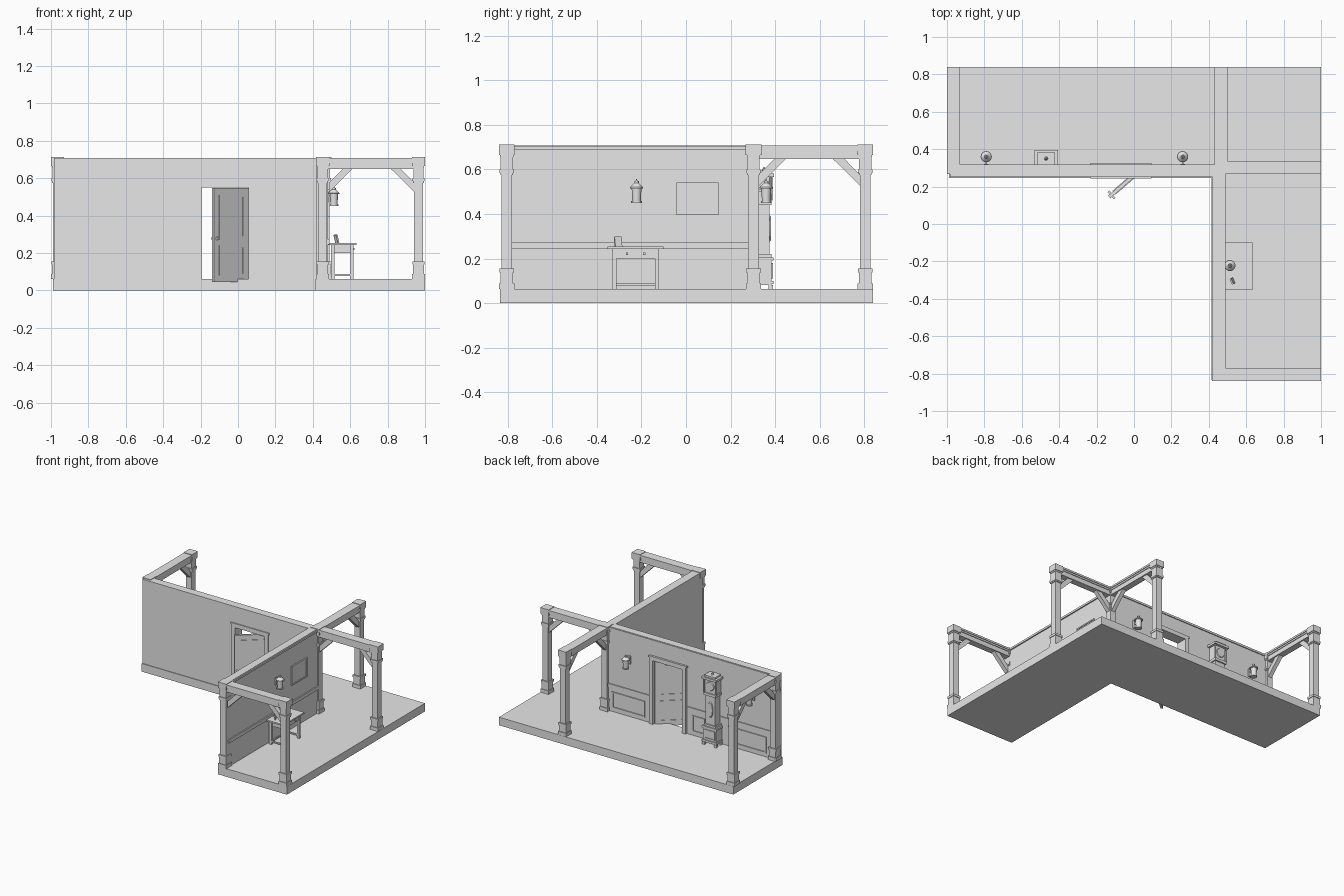
import bpy, bmesh, math
from mathutils import Matrix, Vector

if "Cube" in bpy.data.objects:
    bpy.data.objects.remove(bpy.data.objects["Cube"])

grey = bpy.data.materials.new("plain_grey")
grey.use_nodes = True
grey.diffuse_color = (0.8, 0.8, 0.8, 1)
grey.node_tree.nodes["Principled BSDF"].inputs["Base Color"].default_value = (0.8, 0.8, 0.8, 1)


def finish(name, bm):
    bmesh.ops.recalc_face_normals(bm, faces=bm.faces)
    mesh = bpy.data.meshes.new(name)
    bm.to_mesh(mesh)
    bm.free()
    mesh.materials.append(grey)
    obj = bpy.data.objects.new(name, mesh)
    bpy.context.collection.objects.link(obj)
    return obj


def box(bm, x0, x1, y0, y1, z0, z1, turn=None):
    mat = Matrix.Translation(((x0 + x1) / 2, (y0 + y1) / 2, (z0 + z1) / 2))
    if turn:
        mat = mat @ turn
    bmesh.ops.create_cube(bm, size=1, matrix=mat @ Matrix.Diagonal((x1 - x0, y1 - y0, z1 - z0, 1)))


def block(bm, x, y, half, z0, z1):
    box(bm, x - half, x + half, y - half, y + half, z0, z1)


def cone(bm, x, y, z0, z1, r0, r1, sides=16):
    bmesh.ops.create_cone(bm, cap_ends=True, segments=sides, radius1=r0, radius2=r1, depth=z1 - z0,
                          matrix=Matrix.Translation((x, y, (z0 + z1) / 2)))


def prism(bm, points, offset):
    face = bm.faces.new([bm.verts.new(p) for p in points])
    new = bmesh.ops.extrude_face_region(bm, geom=[face])["geom"]
    bmesh.ops.translate(bm, vec=offset, verts=[v for v in new if isinstance(v, bmesh.types.BMVert)])


def frame(bm, a0, a1, z0, z1, w, place):
    # rectangular moulding; place() puts a span (a0, a1, z0, z1) on a wall
    for span in ((a0, a1, z0, z0 + w), (a0, a1, z1 - w, z1),
                 (a0, a0 + w, z0 + w, z1 - w), (a1 - w, a1, z0 + w, z1 - w)):
        place(bm, *span)


def on_long_wall(bm, a0, a1, z0, z1):
    box(bm, a0, a1, 0.305, 0.317, z0, z1)


def on_short_wall(bm, a0, a1, z0, z1):
    box(bm, 0.475, 0.489, a0, a1, z0, z1)


FLOOR = 0.062
TOP = 0.712
WEST, MID, EAST = -0.965, 0.465, 0.965
SOUTH, CORNER, NORTH = -0.805, 0.303, 0.805

# L-shaped floor slab
bm = bmesh.new()
prism(bm, [(x, y, 0) for x, y in ((-0.99, 0.245), (0.415, 0.245), (0.415, -0.835), (1, -0.835),
                                  (1, 0.84), (-0.99, 0.84))], Vector((0, 0, FLOOR)))
finish("floor", bm)

# Walls, leaving the doorway open
bm = bmesh.new()
for x0, x1, z0 in ((-0.985, -0.2, FLOOR), (-0.2, 0.06, 0.55), (0.06, 0.44, FLOOR)):
    box(bm, x0, x1, 0.25, 0.31, z0, TOP - 0.004)
finish("long_wall", bm)
bm = bmesh.new()
box(bm, 0.42, 0.48, SOUTH, 0.31, FLOOR, TOP - 0.004)
finish("short_wall", bm)

# Chair rails, crown trim and wainscot panels
bm = bmesh.new()
for x0, x1 in ((WEST, -0.23), (0.09, MID)):
    on_long_wall(bm, x0, x1, 0.245, 0.272)
on_long_wall(bm, WEST, MID, 0.69, 0.705)
on_short_wall(bm, SOUTH, CORNER, 0.245, 0.272)
on_short_wall(bm, SOUTH, CORNER, 0.69, 0.705)
finish("wall_rails", bm)
bm = bmesh.new()
for x0, x1 in ((-0.9, -0.58), (-0.38, -0.27), (0.13, 0.41)):
    frame(bm, x0, x1, 0.09, 0.215, 0.01, on_long_wall)
finish("wainscot_panels", bm)

# Posts with stepped feet and capitals
steps = ((0.034, FLOOR, 0.088), (0.029, 0.088, 0.138), (0.033, 0.138, 0.155), (0.024, 0.155, 0.575),
         (0.029, 0.575, 0.584), (0.032, 0.584, 0.6), (0.027, 0.6, 0.655), (0.035, 0.665, TOP))
for i, (x, y) in enumerate(((WEST, CORNER), (WEST, NORTH), (MID, CORNER), (MID, NORTH),
                            (EAST, CORNER), (MID - 0.012, SOUTH), (EAST, SOUTH))):
    bm = bmesh.new()
    for half, z0, z1 in steps:
        block(bm, x, y, half, z0, z1)
    block(bm, x, y, 0.03, 0.655, 0.665)
    finish(f"post_{i + 1}", bm)

# Free beams, each with two diagonal braces
for name, start, end in (("west", (WEST, CORNER), (WEST, NORTH)), ("north", (MID, CORNER), (MID, NORTH)),
                         ("east", (MID, CORNER), (EAST, CORNER)), ("south", (MID, SOUTH), (EAST, SOUTH))):
    a, b = Vector((*start, 0)), Vector((*end, 0))
    lo, hi = a, b
    bm = bmesh.new()
    for half, z0, z1 in ((0.025, 0.648, 0.682), (0.03, 0.682, 0.694), (0.035, 0.694, 0.708)):
        side = Vector((half, 0)) if start[0] == end[0] else Vector((0, half))
        box(bm, lo.x - side.x, hi.x + side.x, lo.y - side.y, hi.y + side.y, z0, z1)
    finish(f"{name}_beam", bm)
    bm = bmesh.new()
    for p, q in ((a, b), (b, a)):
        along = (q - p).normalized()
        across = Vector((-along.y, along.x, 0)) * 0.032
        points = [p + along * u + Vector((0, 0, z)) - across / 2
                  for u, z in ((0.022, 0.525), (0.022, 0.575), (0.098, 0.652), (0.15, 0.652))]
        prism(bm, points, across)
    finish(f"{name}_braces", bm)

# Door frame on both faces of the wall
bm = bmesh.new()
for x0, x1, z0, z1 in ((-0.225, -0.195, FLOOR, 0.55), (0.055, 0.085, FLOOR, 0.55), (-0.225, 0.085, 0.55, 0.57),
                       (-0.233, 0.093, 0.57, 0.582)):
    box(bm, x0, x1, 0.242, 0.325, z0, z1)
finish("door_frame", bm)

# Open door, built along local x from the hinge
bm = bmesh.new()
box(bm, 0, 0.245, -0.009, 0.009, 0.045, 0.548)
for z0, z1 in ((0.08, 0.24), (0.28, 0.51)):
    frame(bm, 0.035, 0.21, z0, z1, 0.01, lambda m, p, q, r, s: box(m, p, q, -0.013, 0.013, r, s))
box(bm, 0.222, 0.234, -0.026, 0.026, 0.27, 0.285)
door = finish("door", bm)
door.location = (0.052, 0.305, 0)
door.rotation_euler.z = math.radians(-139)

# Wall lanterns
for i, (x, y, dx, dy) in enumerate(((-0.79, 0.36, 0, -1), (0.26, 0.36, 0, -1), (0.513, -0.222, -1, 0))):
    bm = bmesh.new()
    for z0, z1, r0, r1 in ((0.45, 0.458, 0.024, 0.024), (0.458, 0.515, 0.019, 0.022), (0.515, 0.522, 0.03, 0.03),
                           (0.522, 0.54, 0.028, 0.01), (0.54, 0.548, 0.01, 0.01), (0.548, 0.558, 0.005, 0.001)):
        cone(bm, x, y, z0, z1, r0, r1)
    wx, wy = x + dx * 0.04, y + dy * 0.05
    box(bm, min(x, wx) - 0.004, max(x, wx) + 0.004, min(y, wy) - 0.004, max(y, wy) + 0.004, 0.5, 0.51)
    block(bm, wx, wy, 0.012, 0.47, 0.53)
    lamp = finish(f"lantern_{i + 1}", bm)
    bpy.context.view_layer.objects.active = lamp
    lamp.select_set(True)
    bpy.ops.object.shade_smooth_by_angle()
    lamp.select_set(False)

# Tall clock: plinth, trunk and hood
CX = -0.47
bm = bmesh.new()
for half, front, z0, z1 in ((0.056, 0.385, 0.08, 0.195), (0.062, 0.392, 0.085, 0.1), (0.062, 0.392, 0.19, 0.205),
                            (0.05, 0.384, 0.205, 0.22), (0.04, 0.375, 0.22, 0.44), (0.052, 0.385, 0.44, 0.46),
                            (0.046, 0.376, 0.46, 0.565), (0.063, 0.396, 0.565, 0.582), (0.045, 0.385, 0.582, 0.595)):
    box(bm, CX - half, CX + half, 0.315, front, z0, z1)
for s in (-1, 1):
    for y in (0.325, 0.38):
        block(bm, CX + s * 0.05, y, 0.01, FLOOR, 0.082)
    cone(bm, CX + s * 0.05, 0.382, 0.46, 0.565, 0.006, 0.006, 8)
cone(bm, CX, 0.35, 0.595, 0.61, 0.01, 0.003, 8)
for z, y, r, stretch in ((0.515, 0.378, 0.036, 1), (0.335, 0.377, 0.024, 2.6)):
    bmesh.ops.create_cone(bm, cap_ends=True, segments=20, radius1=r, radius2=r * 0.85, depth=0.008,
                          matrix=Matrix.Translation((CX, y, z)) @ Matrix.Diagonal((1, 1, stretch, 1))
                          @ Matrix.Rotation(-math.pi / 2, 4, "X"))
frame(bm, CX - 0.045, CX + 0.045, 0.11, 0.18, 0.008, lambda m, p, q, r, s: box(m, p, q, 0.38, 0.39, r, s))
finish("tall_clock", bm)

# Side table with drawer, legs and stretchers
bm = bmesh.new()
box(bm, 0.482, 0.633, -0.352, -0.1, 0.242, 0.253)
box(bm, 0.5, 0.612, -0.32, -0.132, 0.2, 0.242)
box(bm, 0.61, 0.616, -0.3, -0.152, 0.207, 0.235)
for y in (-0.322, -0.13):
    for x in (0.506, 0.608):
        block(bm, x, y, 0.009, FLOOR, 0.242)
    box(bm, 0.506, 0.608, y - 0.005, y + 0.005, 0.078, 0.088)
box(bm, 0.503, 0.513, -0.322, -0.13, 0.078, 0.088)
for y in (-0.265, -0.187):
    block(bm, 0.618, y, 0.005, 0.216, 0.226)
finish("side_table", bm)

# Small leaning frame on the table
bm = bmesh.new()
box(bm, 0.522, 0.53, -0.322, -0.288, 0.252, 0.298,
    Matrix.Rotation(math.radians(25), 4, "Z") @ Matrix.Rotation(-0.25, 4, "Y"))
finish("table_frame", bm)

# Picture on the short wall
bm = bmesh.new()
frame(bm, -0.042, 0.145, 0.395, 0.542, 0.01, on_short_wall)
box(bm, 0.475, 0.484, -0.034, 0.137, 0.403, 0.534)
finish("wall_picture", bm)
